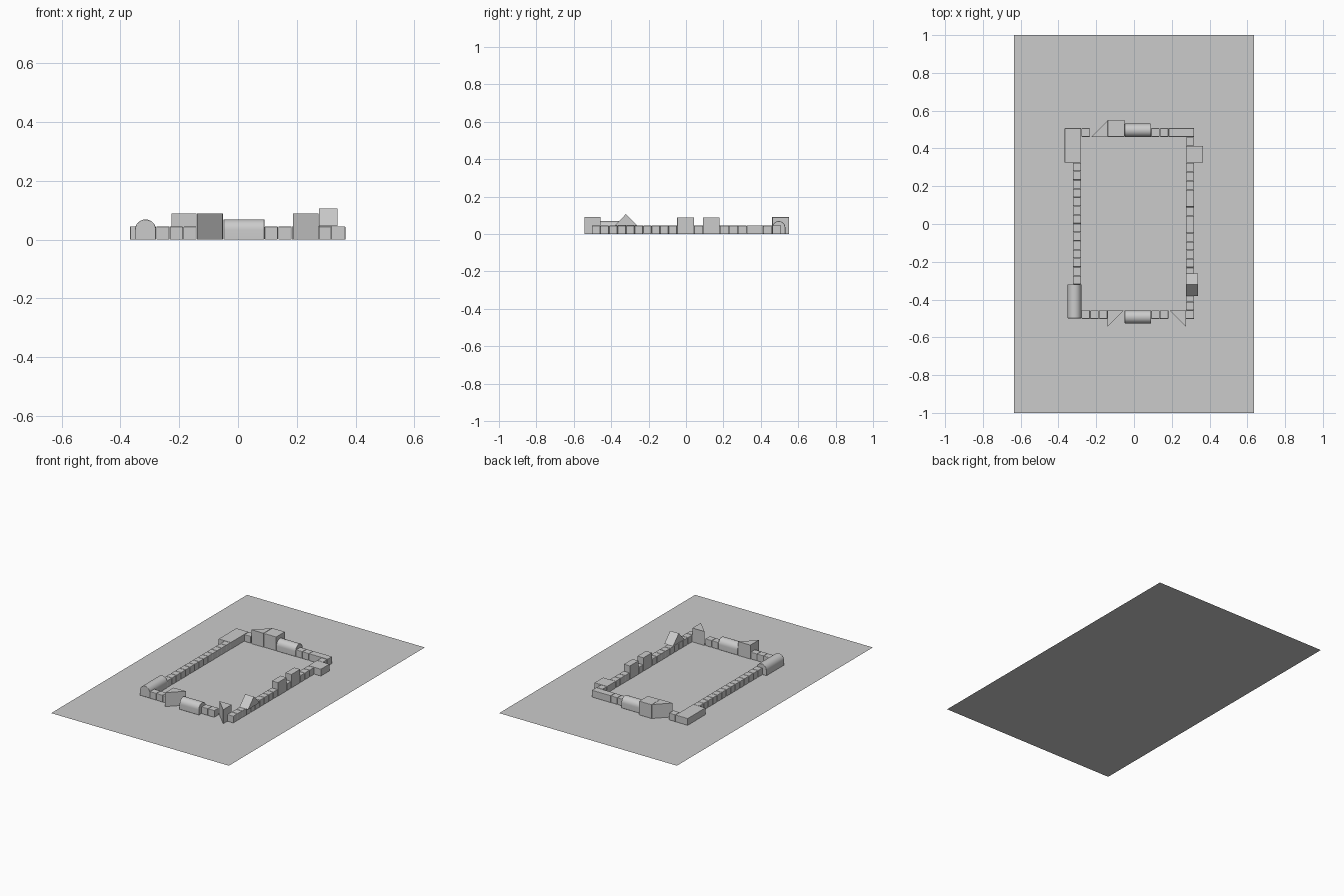
import bpy, math

if "Cube" in bpy.data.objects:
    bpy.data.objects.remove(bpy.data.objects["Cube"])

G = 0.0008  # half gap between neighbouring blocks


def make(name, verts, faces, bevel=0.0):
    me = bpy.data.meshes.new(name)
    me.from_pydata(verts, [], faces)
    ob = bpy.data.objects.new(name, me)
    bpy.context.collection.objects.link(ob)
    if bevel:
        m = ob.modifiers.new("bevel", 'BEVEL')
        m.width = bevel
        m.segments = 2
        m.limit_method = 'ANGLE'
        m.angle_limit = math.radians(40)
    return ob


def prism(name, loop, a, b, axis, bevel=0.002):
    """Extrude a counter-clockwise 2D loop from a to b along x, y or z."""
    put = {'x': lambda p, t: (t, p[0], p[1]),
           'y': lambda p, t: (p[1], t, p[0]),
           'z': lambda p, t: (p[0], p[1], t)}[axis]
    n = len(loop)
    verts = [put(p, a) for p in loop] + [put(p, b) for p in loop]
    faces = [tuple(reversed(range(n))), tuple(range(n, 2 * n))]
    faces += [(i, (i + 1) % n, n + (i + 1) % n, n + i) for i in range(n)]
    return make(name, verts, faces, bevel)


def block(name, x0, x1, y0, y1, h, bevel=0.002):
    loop = [(x0 + G, y0 + G), (x1 - G, y0 + G), (x1 - G, y1 - G), (x0 + G, y1 - G)]
    return prism(name, loop, 0, h, 'z', bevel)


def row(name, axis, start, end, n, c0, c1):
    """Row of n small cubes along an axis, between c0 and c1 on the other axis."""
    s = (end - start) / n
    for i in range(n):
        a, b = start + i * s, start + (i + 1) * s
        if axis == 'x':
            block(name, a, b, c0, c1, 0.045, 0.003)
        else:
            block(name, c0, c1, a, b, 0.045, 0.003)


def arch(lo, hi, r=0.036, n=16):
    """Round-topped section: (across, up) points, counter-clockwise."""
    c = (lo + hi) / 2
    w = (hi - lo) / 2
    top = [(c + w * math.cos(math.pi * i / n), 0.033 + r * math.sin(math.pi * i / n))
           for i in range(n + 1)]
    return [(lo, 0), (hi, 0)] + top


def smooth(ob):
    bpy.ops.object.select_all(action='DESELECT')
    ob.select_set(True)
    bpy.context.view_layer.objects.active = ob
    bpy.ops.object.shade_smooth_by_angle(angle=math.radians(35))


# Base sheet
make("ground_sheet", [(-.635, -1, 0), (.635, -1, 0), (.635, 1, 0), (-.635, 1, 0)], [(0, 1, 2, 3)])

# Left wall
block("corner_slab", -.368, -.279, .325, .508, .045)
row("left_cube", 'y', -.32, .325, 14, -.324, -.279)
loop = [(z, x) for x, z in arch(-.351, -.279)][::-1]
smooth(prism("left_round_block", loop, -.5, -.32, 'y'))

# Front wall
row("front_cube", 'x', -.279, -.14, 3, -.503, -.457)
prism("front_wedge", [(-.14, -.457), (-.14, -.543), (-.053, -.457)], 0, .09, 'z', 0)
smooth(prism("front_round_block", arch(-.527, -.457), -.049, .09, 'x'))
row("front_cube", 'x', .09, .183, 2, -.503, -.457)
prism("front_wedge", [(.188, -.457), (.274, -.543), (.274, -.457)], 0, .09, 'z', 0)

# Right wall
row("right_cube", 'y', -.503, -.048, 10, .274, .319)
block("right_tall_block", .274, .319, -.048, .043, .088)
row("right_cube", 'y', .043, .09, 1, .274, .319)
block("right_tall_block", .274, .319, .09, .181, .088)
row("right_cube", 'y', .181, .324, 3, .274, .319)
block("right_slab", .274, .366, .324, .414, .045)
row("right_cube", 'y', .414, .459, 1, .274, .319)
# Roof-shaped block resting on the cubes
prism("roof_block", [(-.38, .046), (-.262, .046), (-.321, .107)], .276, .338, 'x', 0)

# Back wall
row("back_cube", 'x', -.279, -.232, 1, .461, .508)
prism("back_wedge", [(-.226, .461), (-.141, .461), (-.141, .547)], 0, .09, 'z', 0)
block("back_tall_block", -.14, -.05, .461, .552, .09)
smooth(prism("back_round_block", arch(.461, .531), -.049, .09, 'x'))
row("back_cube", 'x', .09, .183, 2, .461, .508)
block("back_slab", .183, .319, .461, .508, .045)
